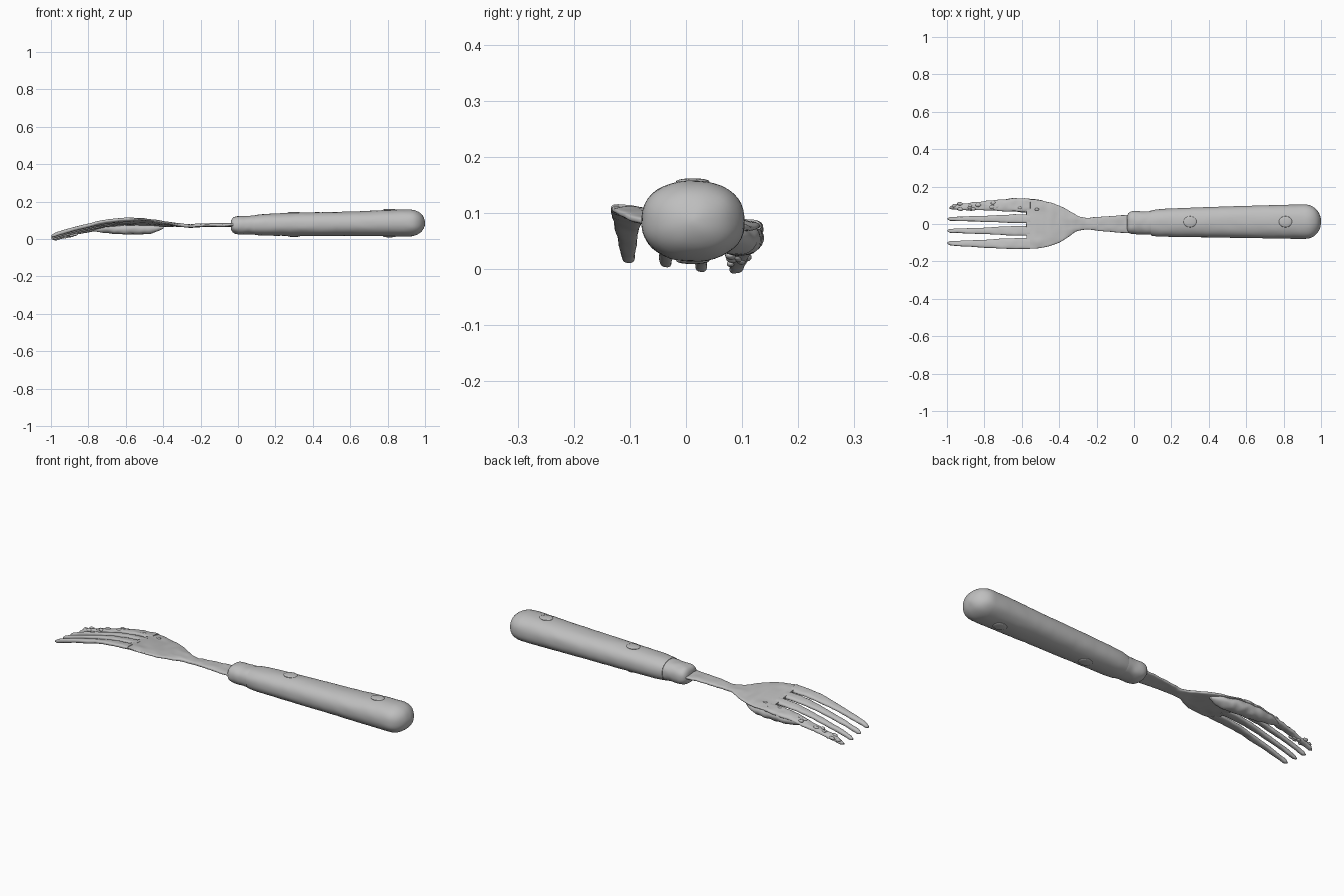
import bpy, bmesh, math, random
from mathutils import Vector, noise

if "Cube" in bpy.data.objects:
    bpy.data.objects.remove(bpy.data.objects["Cube"])

random.seed(4)
grey = bpy.data.materials.new("worn_grey")
grey.diffuse_color = (0.52, 0.52, 0.52, 1)
grey.use_nodes = True
grey.node_tree.nodes["Principled BSDF"].inputs["Base Color"].default_value = grey.diffuse_color


def interp(table, x):
    """Smooth interpolation through rows of (x, a, b, ...)."""
    table = sorted(table)
    x = min(max(x, table[0][0]), table[-1][0])
    i = max(k for k in range(len(table) - 1) if table[k][0] <= x)
    p, q = table[i], table[i + 1]
    o, r = table[max(i - 1, 0)], table[min(i + 2, len(table) - 1)]
    h = q[0] - p[0]
    t = (x - p[0]) / h
    out = []
    for k in range(1, len(p)):
        m0 = (q[k] - o[k]) / (q[0] - o[0]) * h
        m1 = (r[k] - p[k]) / (r[0] - p[0]) * h
        out.append((2*t**3 - 3*t*t + 1) * p[k] + (t**3 - 2*t*t + t) * m0
                   + (3*t*t - 2*t**3) * q[k] + (t**3 - t*t) * m1)
    return out


def finish(name, bm, angle=50):
    bmesh.ops.recalc_face_normals(bm, faces=bm.faces)
    me = bpy.data.meshes.new(name)
    bm.to_mesh(me)
    bm.free()
    ob = bpy.data.objects.new(name, me)
    bpy.context.collection.objects.link(ob)
    me.materials.append(grey)
    bpy.ops.object.select_all(action='DESELECT')
    ob.select_set(True)
    bpy.context.view_layer.objects.active = ob
    bpy.ops.object.shade_smooth_by_angle(angle=math.radians(angle))
    return ob


def loft(name, xs, section, sides=32, power=2.0, rough=0.0):
    """Superellipse rings along x; section(x) gives y0, y1, z0, z1, tilt."""
    bm = bmesh.new()
    rings = []
    for x in xs:
        y0, y1, z0, z1, tilt = section(x)
        ring = []
        for i in range(sides):
            a = math.tau * (i + 0.5) / sides
            c, s = math.cos(a), math.sin(a)
            c = math.copysign(abs(c) ** (2 / power), c)
            s = math.copysign(abs(s) ** (2 / power), s)
            y = (y0 + y1) / 2 + (y1 - y0) / 2 * c
            z = (z0 + z1) / 2 + (z1 - z0) / 2 * s + tilt * (y + 0.13)
            co = Vector((x, y, z))
            co += noise.noise_vector(co * 28) * rough
            ring.append(bm.verts.new(co))
        rings.append(ring)
    for a, b in zip(rings, rings[1:]):
        for i in range(sides):
            j = (i + 1) % sides
            bm.faces.new((a[i], a[j], b[j], b[i]))
    bm.faces.new(rings[0])
    bm.faces.new(rings[-1])
    return finish(name, bm)


def span(a, b, n):
    return [a + (b - a) * i / n for i in range(n + 1)]


def blob(name, loc, radii, rough=0.0):
    bm = bmesh.new()
    bmesh.ops.create_icosphere(bm, subdivisions=3, radius=1)
    for v in bm.verts:
        v.co = Vector(v.co[k] * radii[k] + loc[k] for k in range(3))
        v.co += noise.noise_vector(v.co * 25) * rough
    return finish(name, bm)


# Handle: slightly flattened, widening to a rounded butt
HANDLE = [(0.09, -0.062, 0.072, 0.022, 0.128), (0.13, -0.067, 0.079, 0.019, 0.133),
          (0.3, -0.070, 0.087, 0.017, 0.140), (0.6, -0.075, 0.097, 0.017, 0.147),
          (0.85, -0.079, 0.104, 0.014, 0.157), (1.0, -0.080, 0.104, 0.014, 0.158)]


def handle_section(x):
    y0, y1, z0, z1 = interp(HANDLE, x)
    f = 1.0
    if x > 0.91:
        f = max(0.04, (1 - ((x - 0.91) / 0.09) ** 2.3) ** 0.5)
    cy, cz = (y0 + y1) / 2, (z0 + z1) / 2
    return (cy + (y0 - cy) * f, cy + (y1 - cy) * f,
            cz + (z0 - cz) * f, cz + (z1 - cz) * f, 0)


butt = [0.91 + 0.09 * math.sin(math.pi / 2 * i / 12) for i in range(1, 13)]
loft("handle", span(0.09, 0.91, 30) + butt, handle_section, 40, 2.25, 0.0015)

# Collar: narrower sleeve at the front of the handle
COLLAR = [(-0.037, -0.030, 0.040, 0.050, 0.100), (-0.028, -0.047, 0.060, 0.035, 0.114),
          (-0.005, -0.054, 0.069, 0.026, 0.122), (0.05, -0.055, 0.067, 0.025, 0.124),
          (0.11, -0.059, 0.070, 0.023, 0.127)]
loft("collar", span(-0.037, 0.11, 20), lambda x: (*interp(COLLAR, x), 0), 40, 2.3, 0.002)

# Rivet heads: low bumps above and below the handle
for x, top, bottom in ((0.3, 0.140, 0.017), (0.81, 0.156, 0.015)):
    for side, z in (("top", top), ("bottom", bottom)):
        blob("rivet_" + side, (x, 0.012, z), (0.035, 0.03, 0.006))

# Height of the blade's centre line, and sideways tilt of the blade
ARCH = [(-1.0, 0.020), (-0.9, 0.050), (-0.8, 0.075), (-0.7, 0.096), (-0.6, 0.106),
        (-0.5, 0.106), (-0.4, 0.093), (-0.3, 0.079), (-0.25, 0.072), (-0.15, 0.075),
        (0.0, 0.076)]


def blade_section(x, y0, y1, thick):
    z = interp(ARCH, x)[0]
    tilt = -0.12 * min(max((-0.22 - x) / 0.25, 0), 1)
    return y0, y1, z - thick / 2, z + thick / 2, tilt


# Neck and palm of the fork
PALM = [(-0.59, -0.134, 0.136), (-0.5, -0.128, 0.127), (-0.44, -0.115, 0.112),
        (-0.39, -0.094, 0.095), (-0.34, -0.062, 0.066), (-0.3, -0.038, 0.043),
        (-0.26, -0.030, 0.033), (-0.18, -0.037, 0.038), (-0.08, -0.046, 0.046),
        (0.0, -0.050, 0.050)]
loft("neck_and_palm", span(-0.575, 0.0, 50),
     lambda x: blade_section(x, *interp(PALM, x), 0.019), 48, 3.2, 0.003)

# Four tapering tines: (root y0, y1), (middle y0, y1), (tip y0, y1)
TINES = [((-0.134, -0.074), (-0.128, -0.083), (-0.114, -0.092)),
         ((-0.062, -0.010), (-0.055, -0.018), (-0.046, -0.026)),
         ((0.005, 0.052), (0.011, 0.045), (0.017, 0.037)),
         ((0.066, 0.136), (0.073, 0.124), (0.077, 0.100))]
for n, (root, mid, tip) in enumerate(TINES):
    rows = [(-0.54, *root), (-0.62, *root), (-0.78, *mid), (-0.985, *tip)]
    end = -0.998 if n != 3 else -0.985

    def tine(x):
        y0, y1 = interp(rows, x)
        f = min(1, max(0.15, (x - end) / 0.014) ** 0.5)
        c, h = (y0 + y1) / 2, (y1 - y0) / 2 * f
        return blade_section(x, c - h, c + h, 0.021 * f)

    loft("tine", span(end, end + 0.014, 4) + span(end + 0.02, -0.555, 40),
         tine, 20, 2.6, 0.005 if n == 3 else 0.002)

# Lumpy crust hanging under the rear side of the fork
CRUST = [(-0.80, 0.092, 0.108, 0.044, 0.058), (-0.74, 0.078, 0.124, 0.036, 0.072),
         (-0.66, 0.066, 0.134, 0.027, 0.082), (-0.56, 0.060, 0.135, 0.024, 0.084),
         (-0.48, 0.054, 0.122, 0.027, 0.080), (-0.43, 0.052, 0.102, 0.042, 0.076),
         (-0.40, 0.064, 0.080, 0.058, 0.070)]
loft("underside_crust", span(-0.80, -0.40, 40), lambda x: (*interp(CRUST, x), 0), 24, 2.0, 0.005)

# Small corrosion grains on the rear tine and palm edge
for i in range(26):
    x = random.uniform(-0.97, -0.5)
    y = random.uniform(0.078, 0.108 + 0.02 * (x + 0.97))
    z = interp(ARCH, x)[0] - 0.12 * (y + 0.13) + random.choice((-0.008, 0.008))
    r = random.uniform(0.006, 0.011)
    blob("corrosion_grain", (x, y, max(z, 0.009)), (r * 1.5, r, r * 0.8), 0.002)
